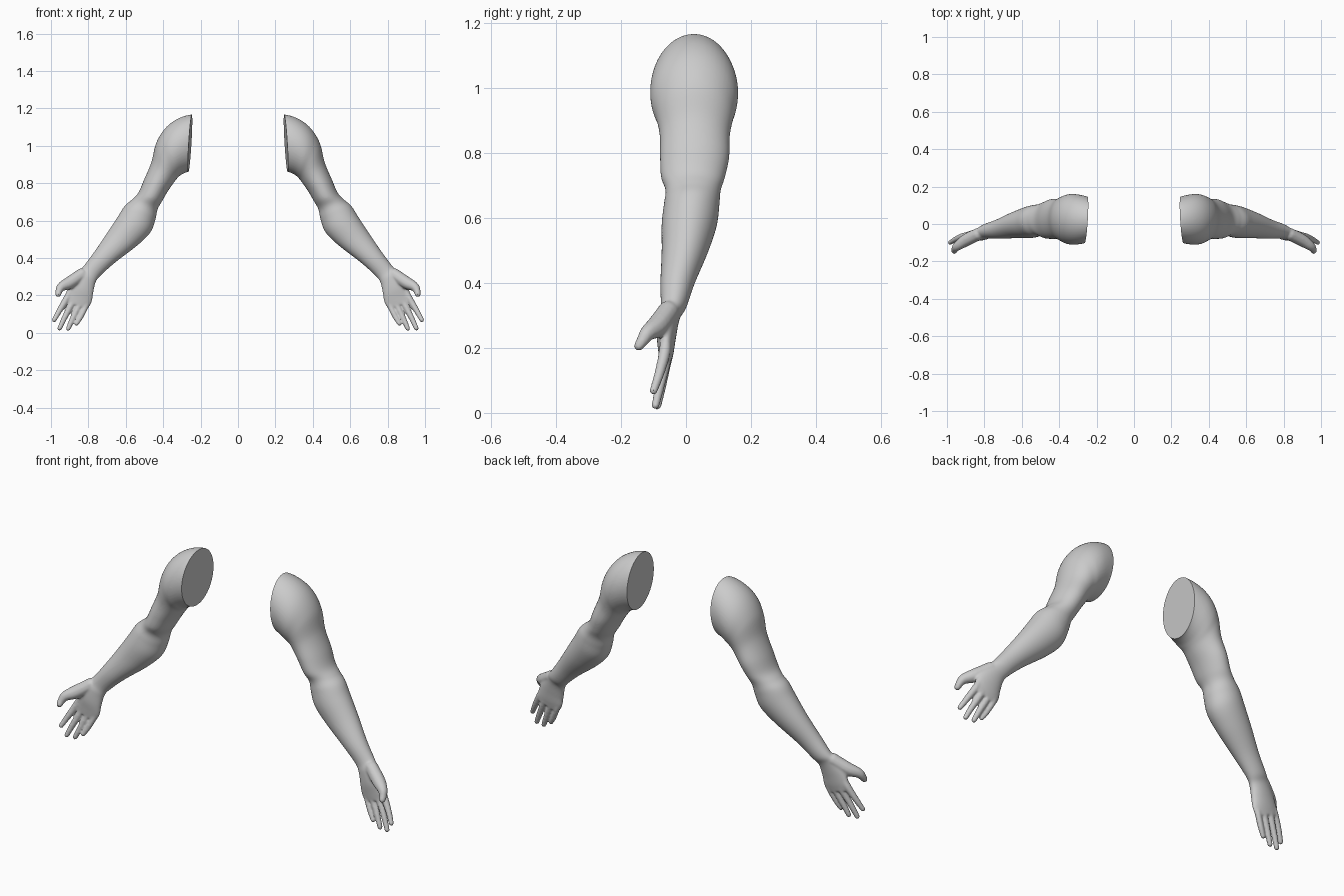
import bpy, bmesh, math
from mathutils import Vector, Matrix

if "Cube" in bpy.data.objects:
    bpy.data.objects.remove(bpy.data.objects["Cube"])

# Arm cross-sections: outer x, z / inner x, z / front y, back y
SECTIONS = [
    (.190, 1.160, .235, .860, -.080, .135),
    (.255, 1.166, .268, .860, -.102, .150),
    (.330, 1.140, .300, .847, -.110, .160),
    (.392, 1.090, .318, .833, -.107, .158),
    (.438, 1.013, .330, .820, -.092, .146),
    (.464, .910, .345, .800, -.081, .135),
    (.503, .817, .375, .757, -.080, .133),
    (.533, .748, .405, .705, -.077, .120),
    (.568, .711, .430, .660, -.063, .107),
    (.606, .678, .441, .607, -.068, .103),
    (.641, .623, .468, .537, -.075, .095),
    (.704, .527, .537, .468, -.075, .068),
    (.774, .425, .655, .377, -.079, .027),
    (.831, .350, .732, .308, -.078, .002),
    (.862, .320, .760, .272, -.086, -.018),
    (.900, .265, .774, .212, -.090, -.030),
    (.922, .210, .782, .165, -.085, -.038),
    (.936, .172, .802, .128, -.081, -.047),
]

# Digits: points of x, y, z, radius
DIGITS = [
    [(.835, -.055, .312, .034), (.900, -.088, .268, .034), (.944, -.118, .246, .025),
     (.958, -.134, .222, .019), (.961, -.145, .206, .016)],
    [(.885, -.062, .240, .018), (.915, -.066, .185, .019), (.955, -.083, .118, .016), (.983, -.100, .068, .013)],
    [(.860, -.060, .220, .018), (.884, -.063, .165, .019), (.925, -.080, .085, .016), (.954, -.094, .023, .013)],
    [(.830, -.060, .205, .018), (.847, -.063, .153, .018), (.883, -.077, .078, .016), (.908, -.088, .022, .013)],
    [(.803, -.060, .195, .016), (.813, -.063, .145, .016), (.840, -.075, .088, .015), (.863, -.085, .048, .012)],
]


def spline(points, steps):
    """Catmull-Rom interpolation of tuples of any length."""
    out, n = [], len(points)
    for i in range(n - 1):
        p = [points[max(0, min(n - 1, i + k))] for k in (-1, 0, 1, 2)]
        for s in range(steps):
            t = s / steps
            out.append([.5 * (2 * b + (c - a) * t + (2 * a - 5 * b + 4 * c - d) * t * t
                              + (3 * b - a - 3 * c + d) * t ** 3) for a, b, c, d in zip(*p)])
    return out + [list(points[-1])]


def loft(bm, sections, sides=48):
    rings = []
    for ox, oz, ix, iz, y0, y1 in sections:
        mid = Vector(((ox + ix) / 2, (y0 + y1) / 2, (oz + iz) / 2))
        u = Vector((ox - ix, 0, oz - iz)) / 2
        v = Vector((0, (y1 - y0) / 2, 0))
        rings.append([bm.verts.new(mid + u * math.cos(a) + v * math.sin(a))
                      for a in (2 * math.pi * k / sides for k in range(sides))])
    for a, b in zip(rings, rings[1:]):
        for k in range(sides):
            j = (k + 1) % sides
            bm.faces.new((a[k], a[j], b[j], b[k]))
    bm.faces.new(rings[0])
    bm.faces.new(rings[-1])
    bmesh.ops.recalc_face_normals(bm, faces=bm.faces[:])


# Raw arm: lofted limb plus rounded digits
bm = bmesh.new()
loft(bm, spline(SECTIONS, 6))
for digit in DIGITS:
    for x, y, z, r in spline(digit, 9):
        bmesh.ops.create_icosphere(bm, subdivisions=2, radius=r, matrix=Matrix.Translation((x, y, z)))
mesh = bpy.data.meshes.new("right_arm")
bm.to_mesh(mesh)
bm.free()
raw = bpy.data.objects.new("raw_arm", mesh)
bpy.context.collection.objects.link(raw)

# Fuse everything into one soft skin
remesh = raw.modifiers.new("fuse", 'REMESH')
remesh.mode = 'VOXEL'
remesh.voxel_size = .005
smooth = raw.modifiers.new("soften", 'SMOOTH')
smooth.factor = .5
smooth.iterations = 8
skin = bpy.data.meshes.new_from_object(raw.evaluated_get(bpy.context.evaluated_depsgraph_get()))
bpy.data.objects.remove(raw)

# Flat cut at the shoulder
bm = bmesh.new()
bm.from_mesh(skin)
cut = bmesh.ops.bisect_plane(bm, geom=bm.verts[:] + bm.edges[:] + bm.faces[:], dist=1e-5,
                             plane_co=(.247, .03, 1.16), plane_no=(-1, -.06, -.06), clear_outer=True)
edges = [e for e in cut['geom_cut'] if isinstance(e, bmesh.types.BMEdge)]
bmesh.ops.edgeloop_fill(bm, edges=edges)
bmesh.ops.recalc_face_normals(bm, faces=bm.faces[:])

# Right arm and its mirror image
for name in ("right_arm", "left_arm"):
    if name == "left_arm":
        bmesh.ops.scale(bm, vec=(-1, 1, 1), verts=bm.verts[:])
        bmesh.ops.reverse_faces(bm, faces=bm.faces[:])
    m = bpy.data.meshes.new(name)
    bm.to_mesh(m)
    m.shade_smooth()
    m.set_sharp_from_angle(angle=math.radians(35))
    bpy.context.collection.objects.link(bpy.data.objects.new(name, m))
bm.free()
